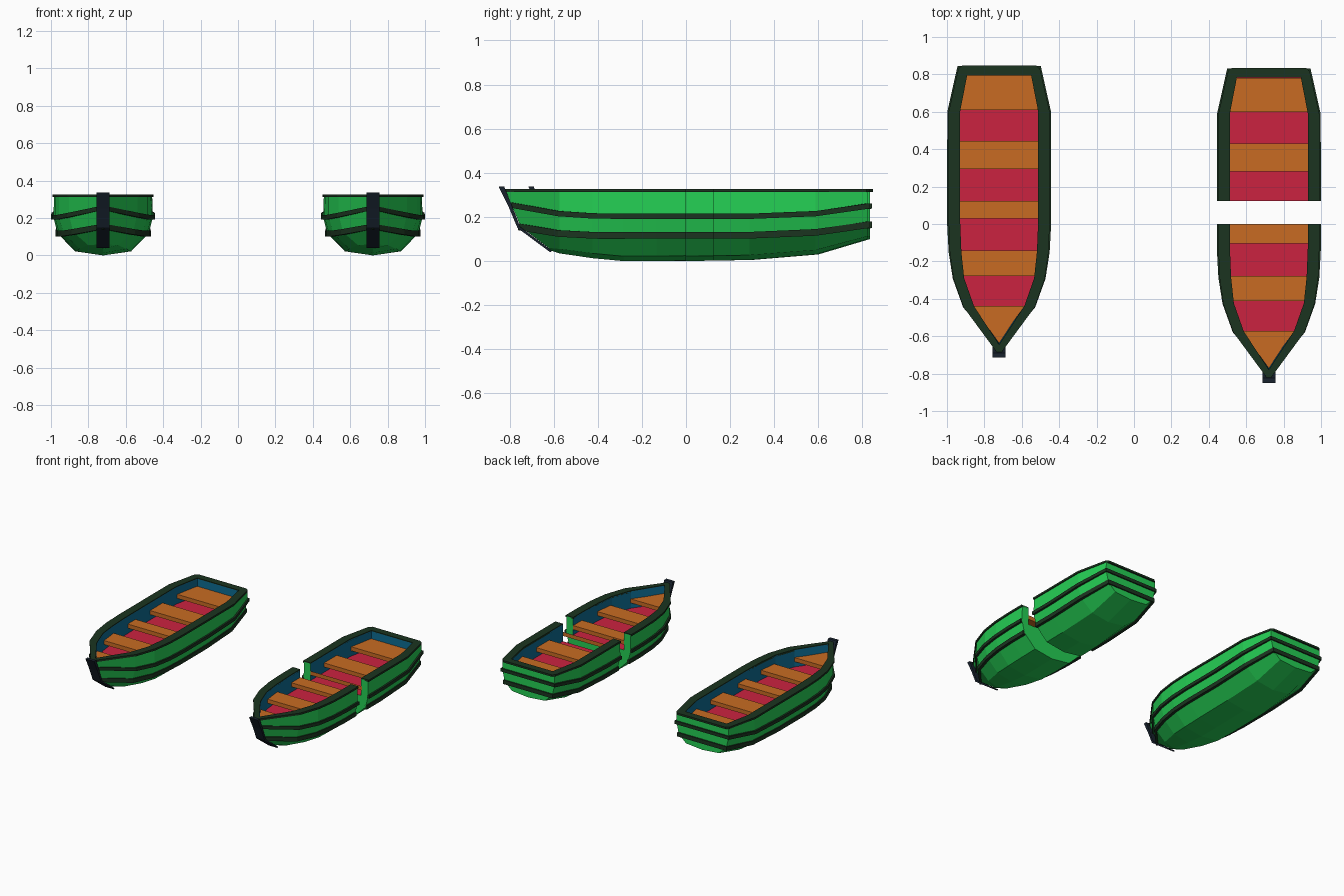
import bpy, bmesh
from mathutils import Vector

if "Cube" in bpy.data.objects:
    bpy.data.objects.remove(bpy.data.objects["Cube"])

COLORS = {
    "green": (0.018, 0.62, 0.088), "dark_green": (0.011, 0.034, 0.014), "blue": (0.004, 0.15, 0.29),
    "red": (0.60, 0.0165, 0.051), "orange": (0.577, 0.148, 0.0165), "navy": (0.009, 0.016, 0.027),
}
MATS = {}
for key, col in COLORS.items():
    MATS[key] = bpy.data.materials.new(key)
    MATS[key].diffuse_color = (*col, 1)

# Hull stations from stern to bow: y, then half widths and heights of each plank line
Y = [0.835, 0.6, 0.3, 0.0, -0.15, -0.29, -0.44]
KEEL_Z = [0.10, 0.03, 0.005, 0, 0, 0.013, 0.035]
BOT_W = [0.135, 0.14, 0.15, 0.15, 0.145, 0.125, 0.08]
BOT_Z = [0.112, 0.05, 0.027, 0.022, 0.022, 0.035, 0.055]
LOW_W = [0.195, 0.24, 0.243, 0.243, 0.235, 0.212, 0.16]
LOW_Z = [0.165, 0.13, 0.117, 0.117, 0.117, 0.117, 0.125]
MID_W = [0.215, 0.265, 0.266, 0.266, 0.258, 0.236, 0.182]
MID_Z = [0.25, 0.215, 0.203, 0.203, 0.203, 0.205, 0.215]
TOP_W = [0.213, 0.262, 0.262, 0.262, 0.256, 0.236, 0.184]
IN_Y = [0.795] + Y[1:]
IN_W = [0.171, 0.209, 0.209, 0.208, 0.202, 0.187, 0.134]
FLOOR_Z, CUT = 0.195, 0.134


def ring(ys, ws, zs, tip_y, tip_z):
    """Closed plan outline: right side, bow point, mirrored left side."""
    zs = zs if isinstance(zs, list) else [zs] * len(ys)
    right = [Vector(p) for p in zip(ws, ys, zs)]
    left = [Vector((-p.x, p.y, p.z)) for p in reversed(right)]
    return right + [Vector((0, tip_y, tip_z))] + left


KEEL = ring(Y, [0] * 7, KEEL_Z, -0.48, 0.048)
BOT = ring(Y, BOT_W, BOT_Z, -0.49, 0.06)
LOW = ring(Y, LOW_W, LOW_Z, -0.615, 0.155)
MID = ring(Y, MID_W, MID_Z, -0.657, 0.255)
TOP = ring(Y, TOP_W, 0.32, -0.695, 0.32)
INNER = ring(IN_Y, IN_W, 0.32, -0.645, 0.32)
FLOOR = ring(IN_Y, IN_W, FLOOR_Z, -0.627, FLOOR_Z)


def offset(pts, d, dz=0.0):
    out = []
    for i, p in enumerate(pts):
        a, b = (p - pts[i - 1]), (pts[(i + 1) % len(pts)] - p)
        n = Vector((-a.y, a.x)).normalized() + Vector((-b.y, b.x)).normalized()
        n = -n.normalized() if n.dot(Vector((p.x, p.y - 0.1))) < 0 else n.normalized()
        out.append(p + Vector((n.x * d, n.y * d, dz)))
    return out


def loft(rings, slots=None, wrap=False, caps=False, cap_slot=0):
    """Join a stack of closed outlines into a solid."""
    bm = bmesh.new()
    vs = [[bm.verts.new(p) for p in r] for r in rings]
    n = len(rings[0])
    for k in range(len(rings) if wrap else len(rings) - 1):
        a, b = vs[k], vs[(k + 1) % len(vs)]
        for i in range(n):
            j = (i + 1) % n
            f = bm.faces.new((a[i], a[j], b[j], b[i]))
            f.material_index = slots[k] if slots else 0
    if caps:
        bm.faces.new(vs[-1]).material_index = cap_slot
        if caps == "both":
            bm.faces.new(vs[0])
    bmesh.ops.remove_doubles(bm, verts=bm.verts, dist=1e-5)
    return bm


def finish(bm, name, colors, x, half):
    """Optionally keep one half of the broken boat, then make the object."""
    dy = 0
    if half:
        dy = -0.134 if half == "front" else -0.012
        bmesh.ops.bisect_plane(bm, geom=bm.verts[:] + bm.edges[:] + bm.faces[:],
                               plane_co=(0, CUT, 0), plane_no=(0, 1, 0),
                               clear_outer=half == "front", clear_inner=half == "rear")
        edges = [e for e in bm.edges if e.is_boundary]
        if edges:
            for f in bmesh.ops.holes_fill(bm, edges=edges, sides=0)["faces"]:
                f.material_index = 0
    if bm.faces:
        bmesh.ops.recalc_face_normals(bm, faces=bm.faces[:])
        me = bpy.data.meshes.new(name)
        bm.to_mesh(me)
        for c in colors:
            me.materials.append(MATS[c])
        ob = bpy.data.objects.new(name, me)
        ob.location = (x, dy, 0)
        bpy.context.collection.objects.link(ob)
    bm.free()


def inner_width(y):
    ys, ws = IN_Y + [-0.645], IN_W + [0.0]
    for i in range(len(ys) - 1):
        if ys[i + 1] <= y <= ys[i]:
            t = (ys[i] - y) / (ys[i] - ys[i + 1])
            return ws[i] + (ws[i + 1] - ws[i]) * t
    return 0


def boat(label, x, half=None):
    def add(bm, part, *colors):
        finish(bm, f"{label}_{part}", colors, x, half)

    # Solid hull with blue inner walls and red floor
    add(loft([KEEL, BOT, LOW, MID, TOP, INNER, FLOOR], [0, 0, 0, 0, 0, 1],
             caps=True, cap_slot=2), "hull", "green", "blue", "red")

    # Two rub strips around the planks
    for part, line, h in (("lower_strip", LOW, 0.015), ("upper_strip", MID, 0.012)):
        add(loft([offset(line, -0.008, -h), offset(line, 0.012, -h),
                  offset(line, 0.012, h), offset(line, -0.008, h)], wrap=True),
            part, "dark_green")

    # Gunwale with clipped stern corners
    edge = offset(TOP, 0.008)[1:-1]
    edge = ([Vector((0.198, 0.847, 0.32)), Vector((0.218, 0.83, 0.32))] + edge
            + [Vector((-0.218, 0.83, 0.32)), Vector((-0.198, 0.847, 0.32))])
    inner = [INNER[0]] + INNER + [INNER[-1]]
    up, down = Vector((0, 0, 0.006)), Vector((0, 0, -0.008))
    add(loft([[p + down for p in inner], [p + down for p in edge],
              [p + up for p in edge], [p + up for p in inner]], wrap=True),
        "gunwale", "dark_green")

    # Stem strip on the bow
    prof = [(-0.715, 0.337), (-0.672, 0.25), (-0.630, 0.15), (-0.482, 0.04),
            (-0.473, 0.046), (-0.618, 0.155), (-0.655, 0.25), (-0.690, 0.337)]
    add(loft([[Vector((s * 0.035, y, z)) for y, z in prof] for s in (-1, 1)],
             caps="both"), "stem", "navy")

    # Seats fitted to the inner outline
    mid_end = CUT if half else 0.122
    spans = [(-0.645, -0.438), (-0.277, -0.143), (0.03, mid_end), (0.293, 0.443), (0.61, 0.793)]
    for i, (y0, y1) in enumerate(spans):
        grow = 0.004 if i == 0 else 0.008
        w0, w1 = inner_width(y0) + grow, inner_width(y1) + grow
        plan = [(-w0, y0), (w0, y0), (w1, y1), (-w1, y1)]
        add(loft([[Vector((px, py, z)) for px, py in plan] for z in (0.235, 0.265)],
                 caps="both"), f"seat_{i + 1}", "orange")


boat("whole_boat", -0.721)
boat("broken_boat_front", 0.721, "front")
boat("broken_boat_rear", 0.721, "rear")

for m in bpy.data.materials:
    if m.users and not m.is_grease_pencil:
        m.use_nodes = True
        m.node_tree.nodes["Principled BSDF"].inputs["Base Color"].default_value = m.diffuse_color
